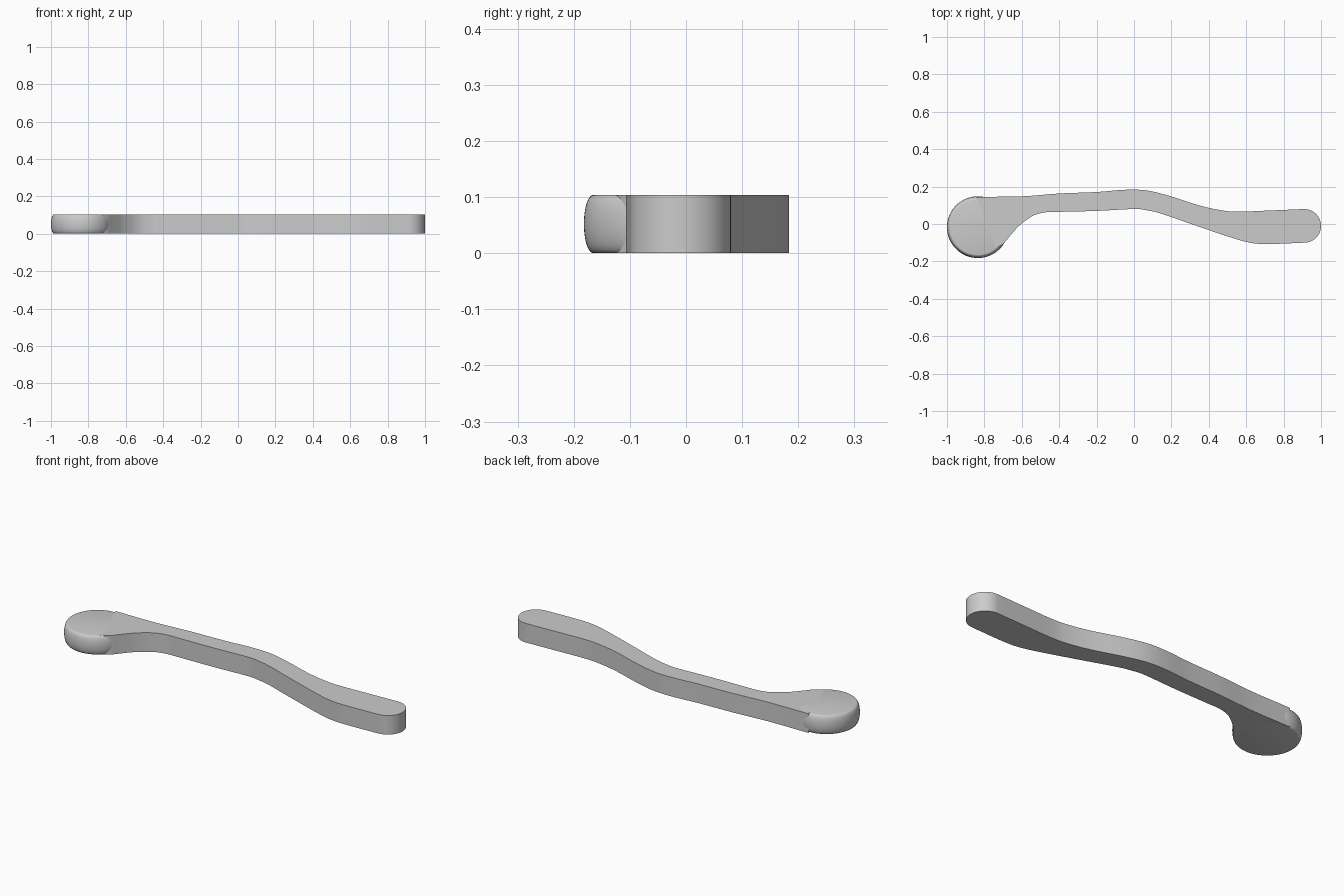
import bpy, bmesh
from math import sin, cos, pi, radians
from mathutils import Vector

if "Cube" in bpy.data.objects:
    bpy.data.objects.remove(bpy.data.objects["Cube"])

HEIGHT = 0.104
grey = bpy.data.materials.new("plain grey")
grey.use_nodes = True
colour = (0.6, 0.6, 0.6, 1)
grey.diffuse_color = colour
grey.node_tree.nodes["Principled BSDF"].inputs["Base Color"].default_value = colour


def smooth_path(points, steps=5):
    """Catmull-Rom curve through the points."""
    p = [Vector(q) for q in points]
    p = [2 * p[0] - p[1]] + p + [2 * p[-1] - p[-2]]
    path = []
    for a, b, c, d in zip(p, p[1:], p[2:], p[3:]):
        for i in range(steps):
            t = i / steps
            path.append(0.5 * (2 * b + (c - a) * t + (2 * a - 5 * b + 4 * c - d) * t**2
                               + (3 * b - a - 3 * c + d) * t**3))
    return path + [p[-2]]


def make_object(name, bm):
    bmesh.ops.recalc_face_normals(bm, faces=bm.faces)
    mesh = bpy.data.meshes.new(name)
    bm.to_mesh(mesh)
    bm.free()
    mesh.materials.append(grey)
    obj = bpy.data.objects.new(name, mesh)
    bpy.context.collection.objects.link(obj)
    return obj


def stack_rings(name, rings):
    """Skin of equal rings, capped at both ends."""
    bm = bmesh.new()
    loops = [[bm.verts.new(v) for v in ring] for ring in rings]
    n = len(loops[0])
    for low, high in zip(loops, loops[1:]):
        for i in range(n):
            j = (i + 1) % n
            bm.faces.new((low[i], low[j], high[j], high[i]))
    bm.faces.new(loops[0][::-1])
    bm.faces.new(loops[-1])
    return make_object(name, bm)


# Wavy arm: back edge, rounded tip, front edge flaring into the head
back = [(-0.84, 0.145), (-0.6, 0.148), (-0.4, 0.163), (-0.2, 0.171), (-0.05, 0.183),
        (0.07, 0.179), (0.2, 0.147), (0.35, 0.099), (0.47, 0.073), (0.56, 0.066),
        (0.72, 0.072), (0.91, 0.08)]
front = [(0.91, -0.1), (0.72, -0.107), (0.62, -0.1), (0.5, -0.066), (0.3, 0.002),
         (0.15, 0.054), (0.07, 0.073), (0, 0.08), (-0.2, 0.07), (-0.4, 0.065),
         (-0.47, 0.063), (-0.54, 0.044), (-0.61, -0.006), (-0.66, -0.06),
         (-0.7, -0.107), (-0.74, -0.13)]
tip = [Vector((0.91 + 0.09 * cos(a), -0.01 + 0.09 * sin(a)))
       for a in (pi / 2 - pi * i / 24 for i in range(1, 24))]
outline = smooth_path(back) + tip + smooth_path(front)
arm = stack_rings("arm", [[(p.x, p.y, z) for p in outline] for z in (0, HEIGHT)])

# Round head with a bulging rim
rings = []
for k in range(17):
    t = -pi / 2 + pi * k / 16
    radius = 0.147 + 0.018 * cos(t) ** 0.9 if 0 < k < 16 else 0.147
    z = HEIGHT / 2 * (1 + sin(t))
    rings.append([(-0.835 + radius * cos(a), -0.017 + radius * sin(a), z)
                  for a in (2 * pi * i / 80 for i in range(80))])
head = stack_rings("round_head", rings)

for obj in (arm, head):
    bpy.ops.object.select_all(action="DESELECT")
    obj.select_set(True)
    bpy.context.view_layer.objects.active = obj
    bpy.ops.object.shade_smooth_by_angle(angle=radians(35))
